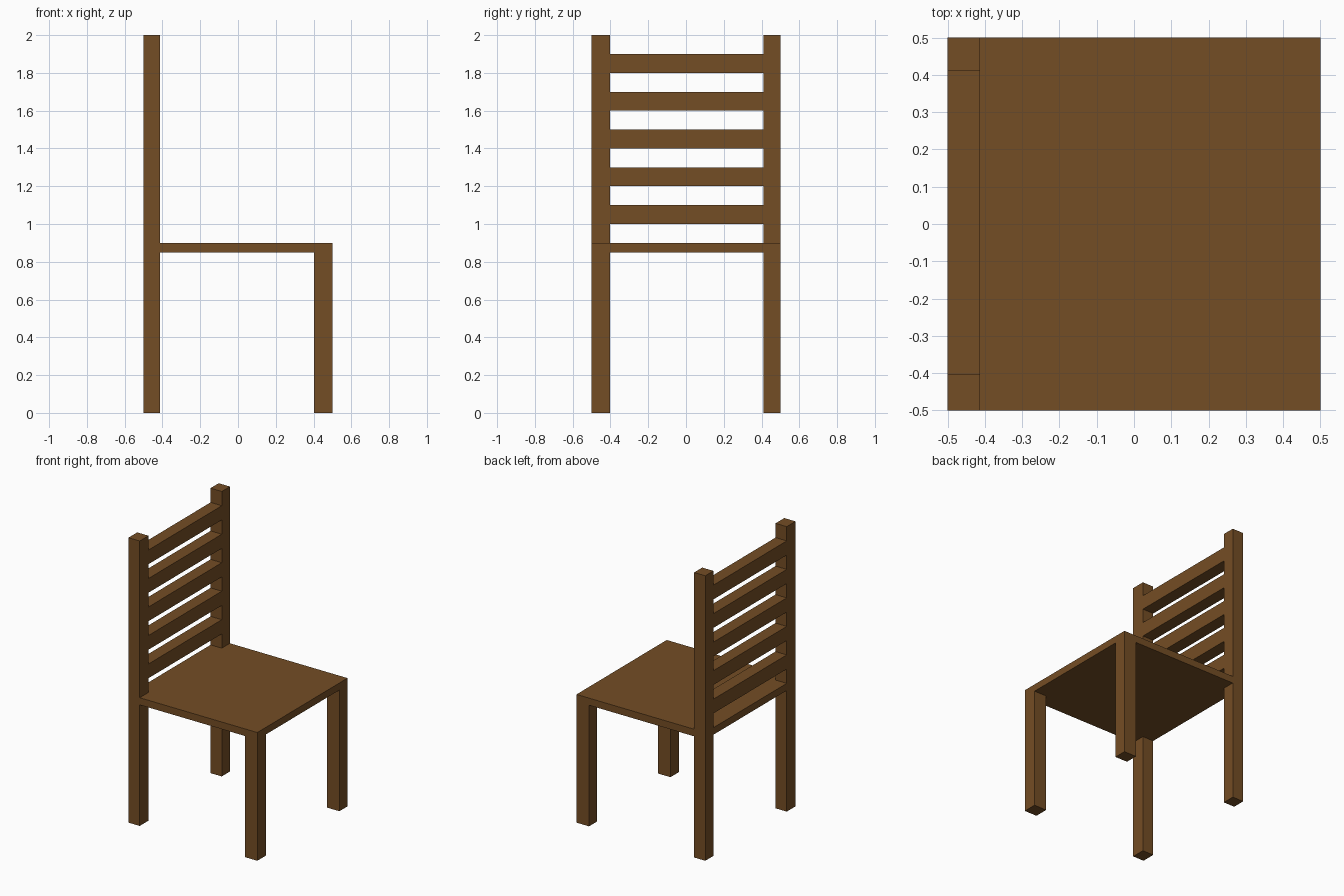
import bpy

if "Cube" in bpy.data.objects:
    bpy.data.objects.remove(bpy.data.objects["Cube"])

wood = bpy.data.materials.new("brown wood")
wood.diffuse_color = (0.175, 0.075, 0.018, 1)
wood.use_nodes = True
wood.node_tree.nodes["Principled BSDF"].inputs["Base Color"].default_value = wood.diffuse_color


def box(name, x, y, z):
    """Box from (min, max) ranges on each axis."""
    verts = [(a, b, c) for a in x for b in y for c in z]
    faces = [(0, 1, 3, 2), (4, 6, 7, 5), (0, 4, 5, 1),
             (2, 3, 7, 6), (0, 2, 6, 4), (1, 5, 7, 3)]
    mesh = bpy.data.meshes.new(name)
    mesh.from_pydata(verts, [], faces)
    mesh.materials.append(wood)
    obj = bpy.data.objects.new(name, mesh)
    bpy.context.collection.objects.link(obj)
    return obj


BACK, FRONT = (-0.5, -0.413), (0.403, 0.5)
NEAR, FAR = (-0.5, -0.403), (0.41, 0.5)
SEAT_BOTTOM, SEAT_TOP = 0.85, 0.9

# Seat slab
box("seat", (-0.5, 0.5), (-0.5, 0.5), (SEAT_BOTTOM, SEAT_TOP))

# Legs under the seat and backrest posts above it
for side, y in (("near", NEAR), ("far", FAR)):
    box(f"front_leg_{side}", FRONT, y, (0, SEAT_BOTTOM))
    box(f"back_leg_{side}", BACK, y, (0, SEAT_BOTTOM))
    box(f"back_post_{side}", BACK, y, (SEAT_TOP, 2))

# Five backrest slats, flush with the posts
for i in range(5):
    z = 1.0 + 0.2 * i
    box(f"back_slat_{i + 1}", BACK, (NEAR[1], FAR[0]), (z, z + 0.1))
